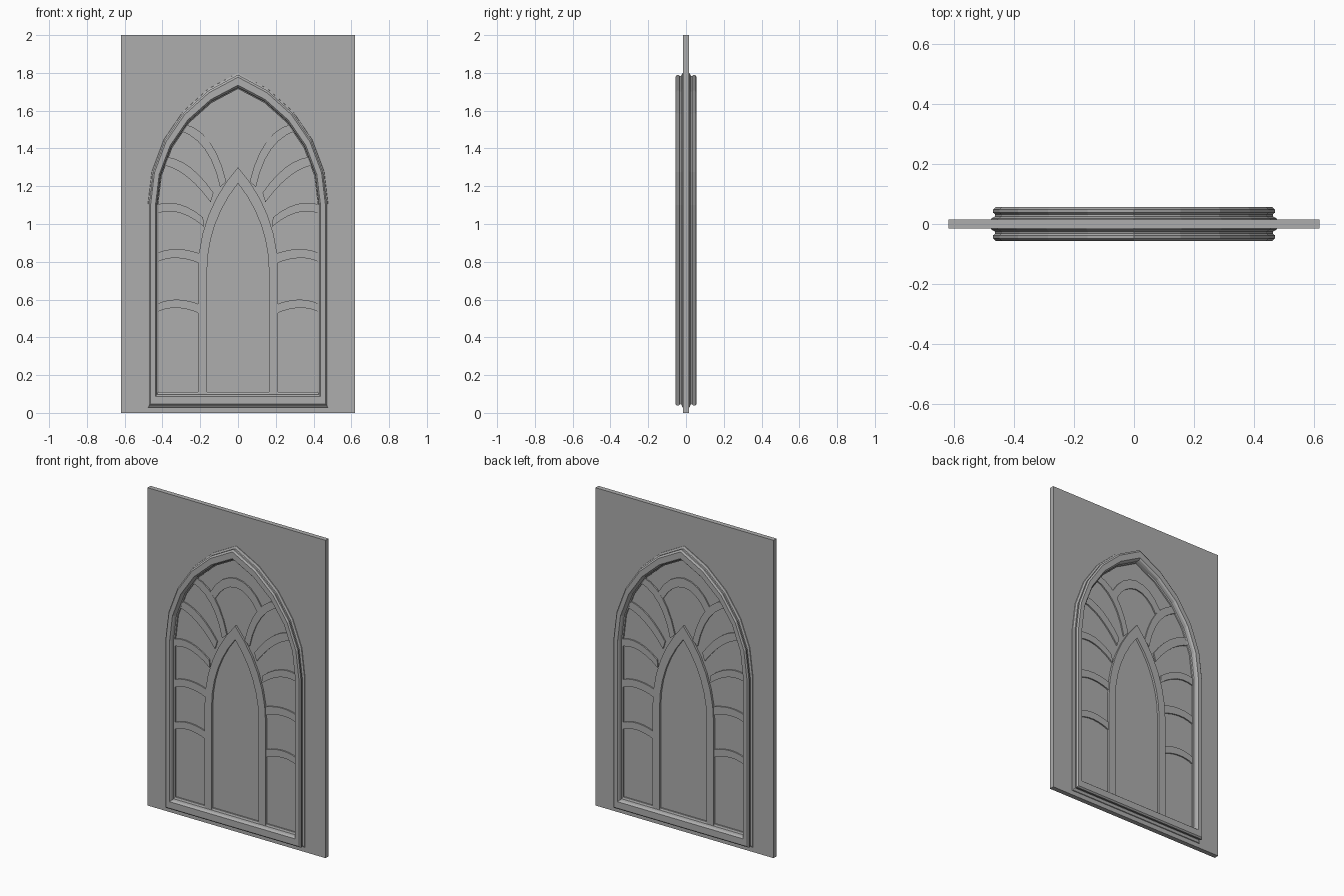
import bpy, bmesh, math

if "Cube" in bpy.data.objects:
    bpy.data.objects.remove(bpy.data.objects["Cube"])

stone = bpy.data.materials.new("grey_stone")
stone.diffuse_color = (0.42, 0.42, 0.42, 1)
stone.use_nodes = True
stone.node_tree.nodes["Principled BSDF"].inputs["Base Color"].default_value = stone.diffuse_color


def make_object(name, bm):
    bmesh.ops.recalc_face_normals(bm, faces=bm.faces[:])
    me = bpy.data.meshes.new(name)
    bm.to_mesh(me)
    bm.free()
    me.materials.append(stone)
    ob = bpy.data.objects.new(name, me)
    bpy.context.collection.objects.link(ob)
    return ob


def arch(w, spring, apex, bottom, n):
    """Pointed arch outline: left foot, up over the apex, right foot."""
    h = apex - spring
    c = (h * h - w * w) / (2 * w)
    r = w + c
    top = math.atan2(h, c)
    left = [(c - r * math.cos(top * i / n), spring + r * math.sin(top * i / n))
            for i in range(n + 1)]
    right = [(-x, z) for x, z in reversed(left[:-1])]
    return [(-w, bottom)] + left + right + [(w, bottom)]


def loft(name, rings, closed_path, closed_section):
    """rings: list of equal-length lists of (x, y, z)."""
    bm = bmesh.new()
    vs = [[bm.verts.new(p) for p in ring] for ring in rings]
    m, n = len(vs), len(vs[0])
    for i in range(m if closed_section else m - 1):
        a, b = vs[i], vs[(i + 1) % m]
        for j in range(n if closed_path else n - 1):
            k = (j + 1) % n
            bm.faces.new((a[j], a[k], b[k], b[j]))
    if not closed_path:
        bm.faces.new([r[0] for r in vs])
        bm.faces.new([r[-1] for r in vs])
    return make_object(name, bm)


def band(name, edge_a, edge_b, d):
    """Solid strip between two outlines, running through the wall."""
    rings = [[(x, y, z) for x, z in e]
             for e, y in ((edge_a, -d), (edge_b, -d), (edge_b, d), (edge_a, d))]
    return loft(name, rings, False, True)


def curve(p, q, r, n=6):
    """Parabola through three points."""
    out = []
    for i in range(n + 1):
        t = i / n
        a, b, c = (1 - t) * (1 - 2 * t), 4 * t * (1 - t), t * (2 * t - 1)
        out.append((a * p[0] + b * q[0] + c * r[0], a * p[1] + b * q[1] + c * r[1]))
    return out


# wall slab
bm = bmesh.new()
bmesh.ops.create_cube(bm, size=1)
for v in bm.verts:
    v.co = (v.co.x * 1.24, v.co.y * 0.03, v.co.z * 2 + 1)
make_object("wall_panel", bm)

# moulded outer frame: half width, apex, bottom, depth
profile = [(.479, 1.80, .027, .012), (.476, 1.80, .03, .019), (.465, 1.785, .045, .025),
           (.464, 1.783, .046, .032), (.471, 1.79, .039, .038), (.471, 1.79, .039, .048),
           (.463, 1.777, .047, .056), (.437, 1.735, .088, .056), (.430, 1.725, .096, .046),
           (.428, 1.722, .098, .028), (.422, 1.715, .110, .024), (.422, 1.715, .110, .010)]
rings = [[(x, -y, z) for x, z in arch(w, 1.1, a, b, 5)] for w, a, b, y in profile]
rings += [[(x, -y, z) for x, y, z in r] for r in reversed(rings)]
loft("outer_frame", rings, True, True)

# inner lancet arch
band("inner_arch", arch(.212, .75, 1.30, .10, 6), arch(.164, .75, 1.215, .10, 6), .029)

# curved tracery bars: upper edge points, lower edge points
bars = [
    (((-.427, .578), (-.32, .60), (-.20, .573)), ((-.427, .535), (-.32, .556), (-.20, .525))),
    (((-.427, .848), (-.32, .867), (-.20, .843)), ((-.427, .80), (-.32, .82), (-.20, .79))),
    (((-.430, 1.103), (-.31, 1.105), (-.185, 1.035)), ((-.430, 1.056), (-.31, 1.06), (-.18, .985))),
    (((-.375, 1.355), (-.25, 1.298), (-.13, 1.165)), ((-.395, 1.312), (-.27, 1.25), (-.145, 1.115))),
    (((-.285, 1.53), (-.15, 1.435), (-.062, 1.225)), ((-.31, 1.495), (-.175, 1.395), (-.095, 1.195))),
]
for i, (up, low) in enumerate(bars):
    for side, s in (("left", 1), ("right", -1)):
        flip = lambda pts: [(s * x, z) for x, z in curve(*pts)]
        band(f"tracery_bar_{side}_{i + 1}", flip(up), flip(low), .023)

# small arch joining the two top bars
cap_out = curve((-.178, 1.465), (-.098, 1.562), (0, 1.597), 4)
cap_in = curve((-.145, 1.43), (-.08, 1.51), (0, 1.54), 4)
full = lambda e: e + [(-x, z) for x, z in reversed(e[:-1])]
band("top_tracery_arch", full(cap_out), full(cap_in), .0225)
